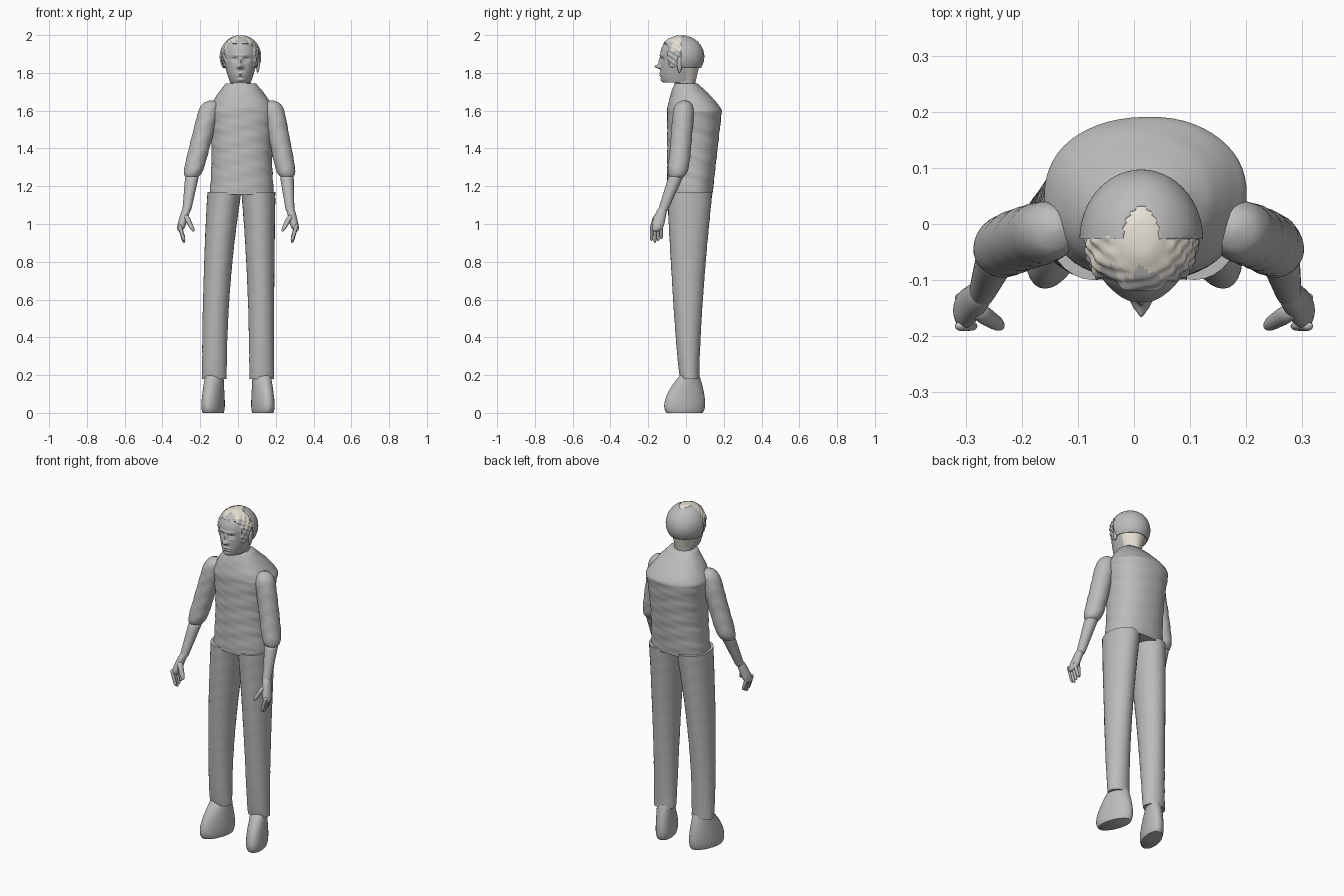
import bpy, bmesh
from math import sin, cos, pi, exp, sqrt, radians, copysign

cube = bpy.data.objects.get("Cube")
if cube:
    bpy.data.objects.remove(cube, do_unlink=True)


def material(name, colour):
    mat = bpy.data.materials.new(name)
    mat.use_nodes = True
    mat.diffuse_color = colour
    mat.node_tree.nodes["Principled BSDF"].inputs["Base Color"].default_value = colour
    return mat


GREY = material("plain grey", (0.5, 0.5, 0.5, 1))
CREAM = material("cream scalp", (0.84, 0.79, 0.7, 1))


def finish(name, bm, *materials):
    bmesh.ops.recalc_face_normals(bm, faces=bm.faces)
    mesh = bpy.data.meshes.new(name)
    bm.to_mesh(mesh)
    bm.free()
    for mat in materials:
        mesh.materials.append(mat)
    part = bpy.data.objects.new(name, mesh)
    bpy.context.scene.collection.objects.link(part)
    bpy.ops.object.select_all(action="DESELECT")
    part.select_set(True)
    bpy.context.view_layer.objects.active = part
    bpy.ops.object.shade_smooth_by_angle(angle=radians(60))
    return part


def mix(start, end, amount):
    return start + (end - start) * amount


def bell(value, centre, spread):
    return exp(-((value - centre) / spread) ** 2)


def loft(shape, bottom, top, segments=32, levels=40, square=1, wrinkle=0):
    """Skin horizontal rings; shape(t) gives centre x, half width, front and back."""
    bm = bmesh.new()
    below = None
    for level in range(levels + 1):
        t = level / levels
        z = mix(bottom, top, t)
        x, width, front, back = shape(t)
        ring = []
        for k in range(segments):
            angle = 2 * pi * k / segments
            across, along = (copysign(abs(v) ** square, v) for v in (cos(angle), sin(angle)))
            fold = 1 + wrinkle * (sin(z * 75 + 2 * sin(2 * angle)) + sin(z * 130 + 5 * angle) / 2)
            ring.append(bm.verts.new((x + width * fold * across,
                                      mix(front, back, (1 + fold * along) / 2), z)))
        if below:
            for k in range(segments):
                following = (k + 1) % segments
                bm.faces.new((below[k], below[following], ring[following], ring[k]))
        else:
            bm.faces.new(ring)
        below = ring
    bm.faces.new(below)
    return bm


def limb(name, side, low, high, width, depth, roundness=8, bend=1, wrinkle=0):
    """Tapered limb with rounded ends, from a low point to a high point."""
    def shape(t):
        end = max(0.1, sqrt(1 - abs(2 * t - 1) ** roundness))
        z = mix(low[2], high[2], t)
        lean = 0.03 * max(0, z - 1)
        x = side * mix(low[0], high[0], t) + lean
        y = mix(low[1], high[1], t ** bend)
        half_depth = end * mix(*depth, t)
        return x, end * mix(*width, t), y - half_depth, y + half_depth
    finish(name, loft(shape, low[2], high[2], wrinkle=wrinkle), GREY)


# Torso in a wrinkled pullover: straight body, then sloping shoulders
def torso_shape(t):
    body = min(1, t / 0.75)
    slope = max(0, t - 0.75) * 4
    width = mix(0.17 + 0.01 * body ** 4 - 0.01 * sin(pi * body), 0.08, slope ** 1.2)
    front = mix(-0.1, -0.06, slope ** 1.5)
    back = mix(mix(0.14, 0.19, body), 0.06, slope ** 1.3)
    return mix(0.02, 0.015, slope), width, front, back


finish("torso", loft(torso_shape, 1.155, 1.745, segments=56, levels=80,
                     square=0.88, wrinkle=0.007), GREY)

# Arms, legs and shoes, one set per side
for side, label in ((1, "left"), (-1, "right")):
    def trouser_shape(t):
        lean = 0.018 * t * t
        return (side * mix(0.125, 0.09, t * t) + lean, mix(0.065, 0.09, t * t),
                mix(-0.03, -0.1, t ** 0.7), mix(0.07, 0.14, t ** 1.5))

    def shoe_shape(t):
        sole = 1 - 0.15 * (1 - t) ** 8
        return (side * 0.13, sole * mix(0.06, 0.047, t),
                sole * mix(-0.122, -0.03, t * t), sole * mix(0.105, 0.07, t * t))

    finish(label + "_trouser_leg", loft(trouser_shape, 0.18, 1.17, wrinkle=0.006), GREY)
    shoe = loft(shoe_shape, 0, 0.2)
    for v in shoe.verts:
        v.co.x -= side * v.co.y / 4
    finish(label + "_shoe", shoe, GREY)

    limb(label + "_sleeve", side, (0.255, -0.055, 1.235), (0.16, -0.01, 1.655),
         (0.053, 0.057), (0.056, 0.056), bend=0.6, wrinkle=0.013)
    limb(label + "_forearm", side, (0.275, -0.127, 1.06), (0.25, -0.05, 1.26),
         (0.022, 0.037), (0.025, 0.04), roundness=20)
    limb(label + "_palm", side, (0.308, -0.16, 0.96), (0.27, -0.12, 1.1),
         (0.023, 0.023), (0.038, 0.025), roundness=4)
    limb(label + "_thumb", side, (0.235, -0.183, 0.96), (0.28, -0.155, 1.05),
         (0.011, 0.018), (0.012, 0.018), roundness=4)
    for i in range(4):
        y = -0.182 + 0.017 * i
        tip = 0.9 + 0.01 * abs(i - 1)
        limb(f"{label}_finger_{i + 1}", side, (0.285, y, tip), (0.312, y, 1),
             (0.009, 0.011), (0.008, 0.009))
    limb(label + "_ear", side, (0.08, -0.035, 1.8), (0.08, -0.03, 1.89),
         (0.008, 0.014), (0.01, 0.02), roundness=2)

# Neck
MIDDLE = 0.013
finish("neck", loft(lambda t: (MIDDLE, 0.054, -0.06, 0.05), 1.69, 1.82), GREY)


# Head: domed crown over a face that tapers to the chin
def head_shape(t):
    z = mix(1.75, 1.997, t)
    crown = sqrt(1 - max(0, z - 1.9) ** 2 * 100)
    fall = max(0, 1.9 - z) / 0.15
    chin = 1 - fall ** 8 / 8
    return (MIDDLE, crown * mix(0.092, 0.055, fall ** 1.5),
            -0.025 - 0.11 * crown * chin, -0.025 + crown * mix(0.11, 0.075, fall))


head = loft(head_shape, 1.75, 1.997, segments=112, levels=90)
for v in head.verts:
    x, y, z = v.co
    off = abs(x - MIDDLE)
    if y < -0.06:
        # Nose, bridge, nostrils, brow, sockets, eyeballs, lips and chin
        v.co.y -= 0.03 * bell(off, 0, 0.012) * bell(z, 1.833, 0.011)
        v.co.y -= 0.011 * bell(off, 0, 0.008) * bell(z, 1.86, 0.02)
        v.co.y -= 0.009 * bell(off, 0.014, 0.006) * bell(z, 1.83, 0.006)
        v.co.y -= 0.005 * bell(off, 0.02, 0.03) * bell(z, 1.893, 0.008)
        v.co.y += 0.013 * bell(off, 0.031, 0.014) * bell(z, 1.87, 0.01)
        v.co.y -= 0.008 * bell(off, 0.031, 0.009) * bell(z, 1.868, 0.005)
        v.co.y -= 0.008 * bell(off, 0, 0.02) * (bell(z, 1.798, 0.005) + bell(z, 1.785, 0.005))
        v.co.y -= 0.007 * bell(off, 0, 0.018) * bell(z, 1.762, 0.009)
    # Lumpy hair above the hairline and down the temples
    hairline = 1.955 - max(0, off - 0.045)
    if (z > hairline or off > 0.07) and 1.83 < z < 1.985 and y < -0.02:
        lump = 0.008 + 0.006 * sin(y * 190 + z * 60) * sin(z * 170 - x * 90)
        v.co.x += lump * (x - MIDDLE) * 10
        v.co.y += lump * min(0, y + 0.05) * 10
for f in head.faces:
    x, y, z = f.calc_center_median()
    ragged = -0.088 + 0.014 * sin(x * 95) + 0.007 * sin(x * 230 + z * 120)
    crown = z > 1.915 and y > ragged
    nape = z < 1.86 and y > 0
    f.material_index = int(crown or nape)
finish("head", head, GREY, CREAM)

# Half-dome cap over the back of the head, with a round notch at its front edge
RIM = -0.027
cap = bmesh.new()
bmesh.ops.create_uvsphere(cap, u_segments=96, v_segments=64, radius=1)
for v in cap.verts:
    v.co.x = MIDDLE + 0.11 * v.co.x
    v.co.y = RIM + 0.124 * v.co.y
    v.co.z = 1.886 + 0.114 * v.co.z
for point, normal in (((0, RIM, 0), (0, -1, 0)), ((0, 0, 1.825), (0, 0, -1))):
    bmesh.ops.bisect_plane(cap, geom=cap.verts[:] + cap.edges[:] + cap.faces[:],
                           plane_co=point, plane_no=normal, clear_outer=True)
notch = []
for f in cap.faces:
    x, y, z = f.calc_center_median()
    if z > 1.9 and ((x - MIDDLE) / 0.033) ** 2 + ((y - RIM) / 0.057) ** 2 < 1:
        notch.append(f)
bmesh.ops.delete(cap, geom=notch, context="FACES")
shell = finish("head_cap", cap, GREY).modifiers.new("thickness", "SOLIDIFY")
shell.thickness = 0.008
shell.offset = -1
